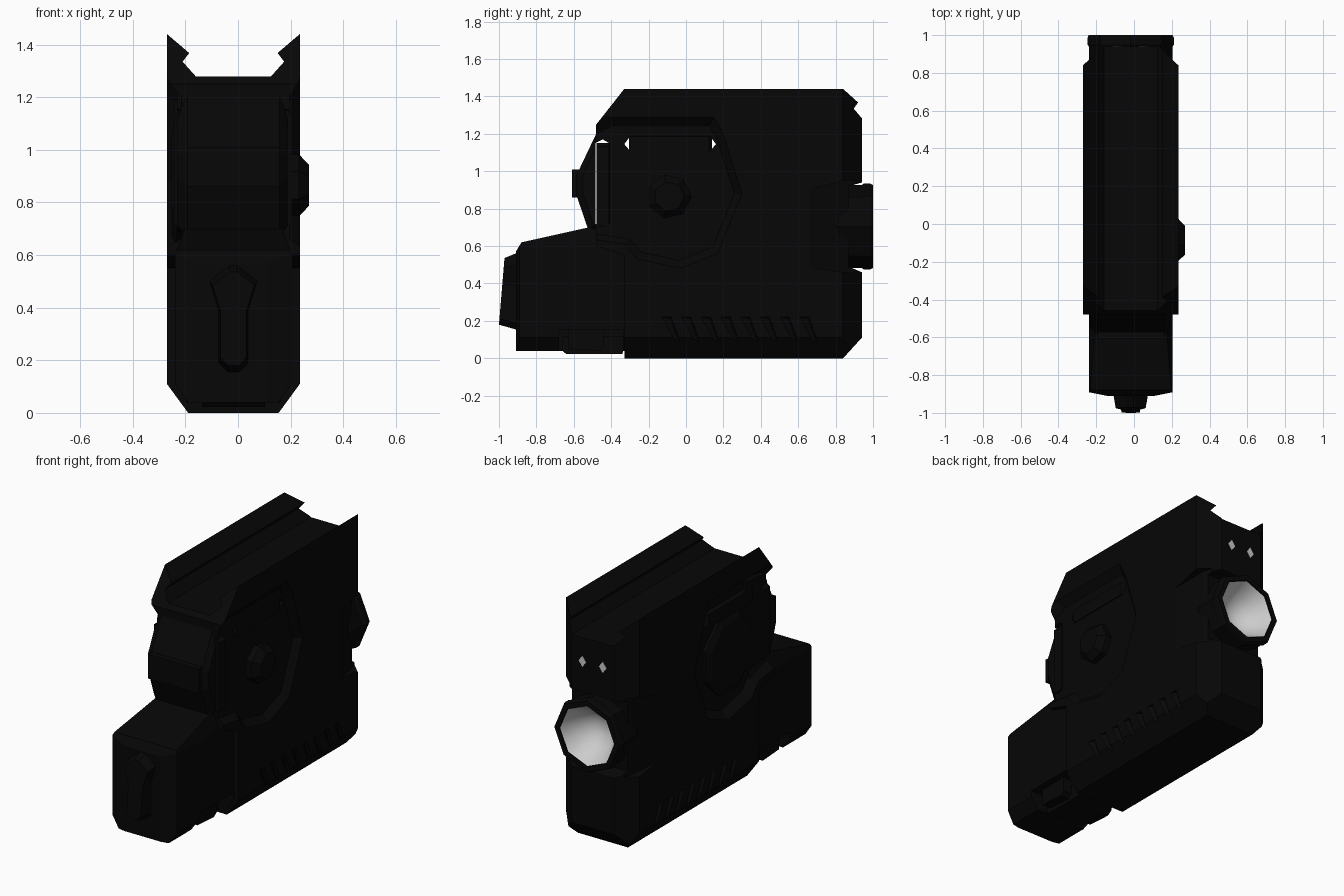
import bpy, bmesh, math

if "Cube" in bpy.data.objects:
    bpy.data.objects.remove(bpy.data.objects["Cube"])

CX = -0.0175          # the body sits slightly left of the knob side


def material(name, v):
    m = bpy.data.materials.new(name)
    m.diffuse_color = (v, v, v, 1)
    m.use_nodes = True
    m.node_tree.nodes["Principled BSDF"].inputs["Base Color"].default_value = m.diffuse_color
    return m


BLACK = material("black_polymer", 0.002)
SILVER = material("reflector_silver", 0.7)


def loft(name, rings, axis, mat=BLACK):
    """Skin rings of 2D points; each ring is (points, level along axis)."""
    put = {'x': lambda a, b, l: (l + CX, a, b),
           'y': lambda a, b, l: (a + CX, l, b),
           'z': lambda a, b, l: (a + CX, b, l)}[axis]
    bm = bmesh.new()
    vs = [[bm.verts.new(put(a, b, l)) for a, b in pts] for pts, l in rings]
    n = len(vs[0])
    for r0, r1 in zip(vs, vs[1:]):
        for i in range(n):
            j = (i + 1) % n
            bm.faces.new((r0[i], r0[j], r1[j], r1[i]))
    bm.faces.new(vs[0])
    bm.faces.new(vs[-1])
    bmesh.ops.recalc_face_normals(bm, faces=bm.faces)
    me = bpy.data.meshes.new(name)
    bm.to_mesh(me)
    bm.free()
    me.materials.append(mat)
    ob = bpy.data.objects.new(name, me)
    bpy.context.collection.objects.link(ob)
    return ob


def prism(name, pts, axis, a, b, mat=BLACK):
    return loft(name, [(pts, a), (pts, b)], axis, mat)


def boolean(ob, cutter, op='DIFFERENCE'):
    cutter.hide_render = True
    m = ob.modifiers.new("bool", 'BOOLEAN')
    m.object, m.operation, m.solver = cutter, op, 'EXACT'
    bpy.context.view_layer.objects.active = ob
    bpy.ops.object.modifier_apply(modifier=m.name)
    bpy.data.objects.remove(cutter)


def sym(half):
    """Mirror a half outline (right side) across x = 0."""
    return half + [(-a, b) for a, b in reversed(half)]


def ngon(n, r, c, turn=0.0):
    return [(c[0] + r * math.cos(2 * math.pi * i / n + turn),
             c[1] + r * math.sin(2 * math.pi * i / n + turn)) for i in range(n)]


def rect(a0, a1, b0, b1):
    return [(a0, b0), (a1, b0), (a1, b1), (a0, b1)]


def scaled(pts, k, c):
    return [(c[0] + (a - c[0]) * k, c[1] + (b - c[1]) * k) for a, b in pts]


# Main body: rail cross-section, trimmed by the side and plan outlines
W = 0.2525
lens = (0, 0.705)
section = sym([(0.172, 0), (W, 0.11), (W, 1.44), (0.168, 1.368), (0.193, 1.335), (0.142, 1.278)])
body = prism("main_body", section, 'y', -0.5, 0.96)
side = [(-0.33, 0), (-0.33, -0.1), (0.749, -0.1), (0.94, 0.11), (0.94, 0.46), (0.87, 0.49), (0.87, 0.92),
        (0.94, 0.94), (0.94, 1.5), (-0.283, 1.5), (-0.48, 1.25), (-0.48, 0.6), (-0.33, 0.55)]
boolean(body, prism("side_trim", side, 'x', -0.5, 0.5), 'INTERSECT')
plan = sym([(0.3, -0.7), (0.3, 0.795), (0.147, 0.94)])
boolean(body, prism("plan_trim", plan, 'z', -0.2, 1.7), 'INTERSECT')
boolean(body, prism("lens_bore", ngon(8, 0.2, lens), 'y', 0.76, 1.1))

# Side recesses, open to the front, with sloping rims
hub = (-0.08, 0.87)
outline = [(-0.62, 0.65), (-0.47, 0.63), (-0.33, 0.61), (-0.26, 0.53), (-0.03, 0.48), (0.17, 0.56),
           (0.30, 0.88), (0.20, 1.20), (0.15, 1.29), (-0.43, 1.29), (-0.62, 1.20)]
for s, d in ((1, 0.04), (-1, 0.055)):
    boolean(body, loft("recess", [(outline, s * (W + 0.001)), (scaled(outline, 0.89, hub), s * (W - d))], 'x'))
    # Relief beside the lens barrel, deeper and taller towards the rear
    relief = [(0.65, W * 1.01, 0.49, 0.90), (0.84, 0.2, 0.46, 0.95), (0.90, 0.18, 0.46, 0.95)]
    boolean(body, loft("relief", [([(s * x, z0), (s * 0.3, z0), (s * 0.3, z1), (s * x, z1)], y)
                                  for y, x, z0, z1 in relief], 'y'))
    # Grip serrations: saw-tooth cuts, deepest along their rear edge
    for i in range(8):
        y = -0.09 + i * 0.105
        wide = [(y - 0.04, 0.22), (y + 0.012, 0.22), (y + 0.06, 0.085), (y + 0.035, 0.085)]
        thin = [(y + 0.006, 0.215), (y + 0.012, 0.215), (y + 0.055, 0.09), (y + 0.049, 0.09)]
        boolean(body, loft("serration", [(thin, s * 0.232), (wide, s * 0.2535)], 'x'))

# Front housing above the lower block, and its raised band
shell = [(-0.25, 1.27), (-0.46, 1.25), (-0.485, 1.19), (-0.585, 0.98), (-0.585, 0.87), (-0.52, 0.68), (-0.25, 0.66)]
slim = scaled(shell, 0.9, (-0.25, 0.97))
housing = loft("front_housing", [(slim, -0.215), (shell, -0.175), (shell, 0.175), (slim, 0.205)], 'x')
prism("front_band", rect(-0.61, -0.5, 0.86, 1.01), 'x', -0.175, 0.175)

# Slots through the recess with a bar lying in each
slots = [("top", [(-0.33, 1.145), (-0.30, 1.185), (0.13, 1.185), (0.16, 1.145), (0.13, 1.11), (-0.30, 1.11)],
          rect(-0.305, 0.14, 1.105, 1.19)),
         ("front", [(-0.485, 0.72), (-0.445, 0.70), (-0.41, 0.72), (-0.41, 1.15), (-0.445, 1.17), (-0.485, 1.15)],
          rect(-0.478, -0.41, 0.71, 1.15))]
for name, hole, bar in slots:
    for ob in (body, housing):
        boolean(ob, prism("slot", hole, 'x', -0.4, 0.4))
    end = scaled(bar, 0.96, bar[0])
    loft(name + "_bar", [(end, -0.225), (bar, -0.2), (bar, 0.2), (end, 0.22)], 'x')

# Knob on the right, low octagonal dial on the left
kc = (-0.09, 0.865)
loft("side_knob", [(ngon(7, 0.12, kc), 0.15), (ngon(7, 0.12, kc), 0.25), (ngon(7, 0.08, kc), 0.2875)], 'x')
loft("left_dial", [(ngon(8, 0.25, kc, 0.39), -0.19), (ngon(8, 0.25, kc, 0.39), -0.215),
                   (ngon(8, 0.21, kc, 0.39), -0.235), (ngon(8, 0.10, kc, 0.39), -0.235)], 'x')

# Lower front block
block = prism("front_block", sym([(0.172, 0.04), (0.222, 0.11), (0.222, 0.60), (0.165, 0.76)]), 'y', -0.92, -0.30)
boolean(block, prism("trim", [(-0.91, 0), (-0.30, 0), (-0.30, 0.75), (-0.52, 0.70), (-0.88, 0.62), (-0.91, 0.57)],
                     'x', -0.5, 0.5), 'INTERSECT')
boolean(block, prism("trim", sym([(0.3, -0.2), (0.3, -0.875), (0.1, -0.915)]), 'z', -0.2, 1), 'INTERSECT')

# Latch underneath, sitting in notches cut from the block's lower edges
for s in (-1, 1):
    boolean(block, prism("notch", [(-0.68, -0.1), (-0.335, -0.1), (-0.335, 0.15), (-0.68, 0.15)],
                         'x', s * 0.11, s * 0.4))
    prism("latch_tab", [(-0.63, 0.05), (-0.47, 0.04), (-0.44, 0.06), (-0.44, 0.15), (-0.63, 0.15)],
          'x', s * 0.10, s * 0.18)
prism("under_latch", [(-0.64, 0.022), (-0.34, 0.022), (-0.32, 0.12), (-0.66, 0.12), (-0.66, 0.04)], 'x', -0.12, 0.12)

# Front lever: flared head and long handle, leaning outward at the foot
half = [(0.022, 0.155), (0.056, 0.19), (0.056, 0.39), (0.09, 0.50), (0.015, 0.56)]
lever = loft("front_lever", [(sym(half), -0.89), (sym(half), -0.912),
                             (scaled(sym(half), 0.88, (0, 0.36)), -1.0)], 'y')
for v in lever.data.vertices:
    if v.co.y < -0.95:
        v.co.y = -1.0 + 0.03 * max(0, v.co.z - 0.18) / 0.36

# Lens barrel with hollow bell and bright reflector
barrel = [(0.21, 0.70), (0.21, 0.80), (0.222, 0.82), (0.222, 0.94), (0.229, 0.95),
          (0.229, 0.985), (0.222, 1.0), (0.19, 1.0), (0.188, 0.97), (0.15, 0.86), (0.09, 0.80)]
loft("lens_barrel", [(ngon(8, r, lens), y) for r, y in barrel], 'y')
bell = loft("reflector", [(ngon(8, r, lens), y) for r, y in
                          [(0.01, 0.83), (0.06, 0.835), (0.12, 0.88), (0.165, 0.95), (0.187, 0.992)]], 'y', SILVER)
# Open the bell's mouth and turn its faces toward the lens
bm = bmesh.new()
bm.from_mesh(bell.data)
bmesh.ops.delete(bm, geom=[f for f in bm.faces if f.calc_center_median().y > 0.99], context='FACES_ONLY')
bmesh.ops.reverse_faces(bm, faces=bm.faces)
bm.to_mesh(bell.data)
bm.free()
bell.data.shade_smooth()

# Rear contacts: small slanted pins, nearly flush
for s in (-1, 1):
    x = s * 0.07
    prism("rear_contact", [(x - 0.026, 1.13), (x, 1.095), (x + 0.026, 1.13), (x, 1.165)], 'y', 0.92, 0.942, SILVER)
